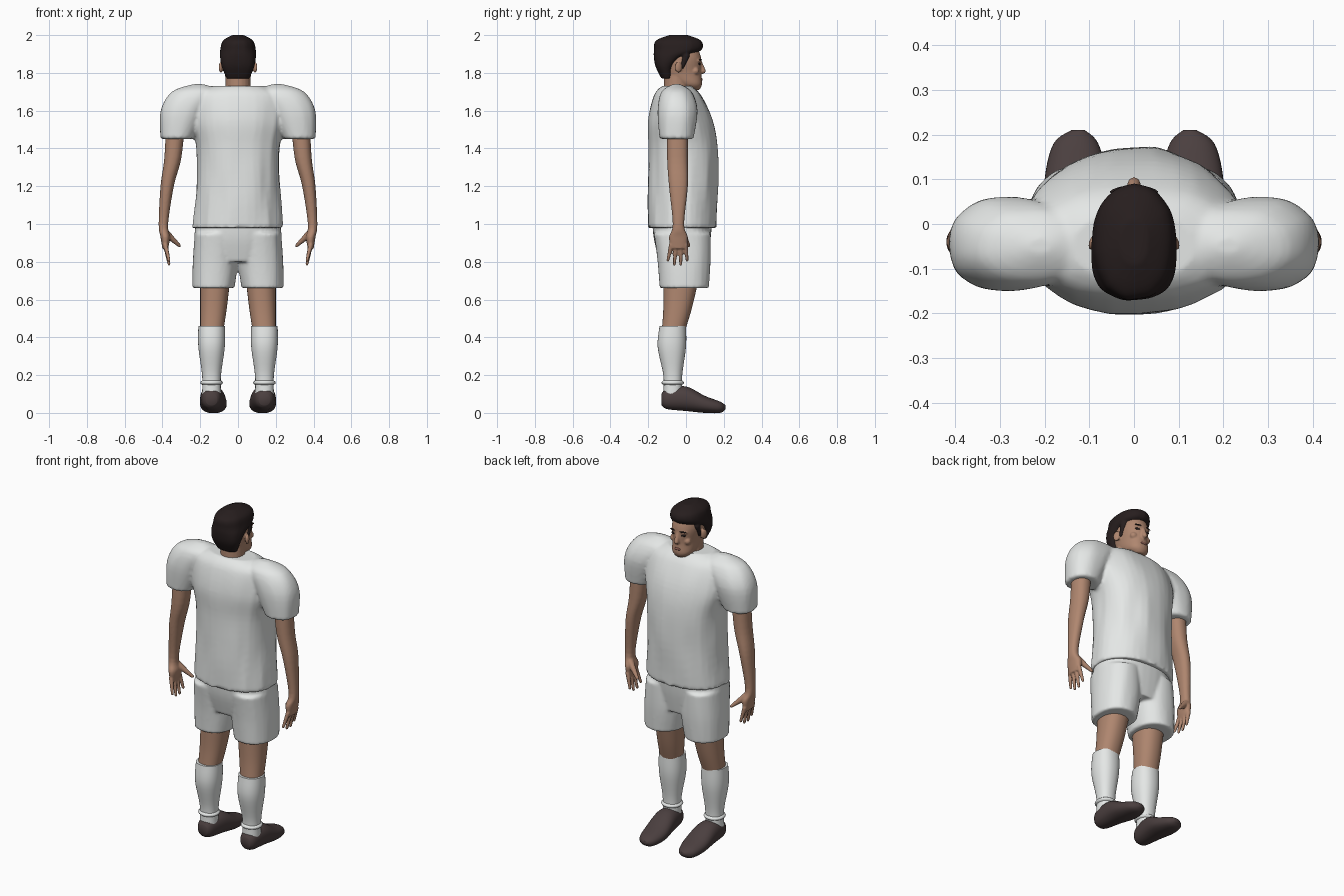
import bpy, bmesh, math
from mathutils import Matrix, Vector, noise

cube = bpy.data.objects.get("Cube")
if cube:
    bpy.data.objects.remove(cube)


def material(name, red, green, blue):
    mat = bpy.data.materials.new(name)
    mat.use_nodes = True
    mat.diffuse_color = (red, green, blue, 1)
    shader = mat.node_tree.nodes["Principled BSDF"]
    shader.inputs["Base Color"].default_value = mat.diffuse_color
    shader.inputs["Roughness"].default_value = .8
    return mat


cloth = material("white cloth", .78, .8, .79)
skin = material("skin", .43, .24, .16)
dark_hair = material("dark brown hair", .02, .013, .013)
leather = material("brown leather", .07, .05, .05)
lip_tone = material("lips", .3, .13, .1)


def spline(before, start, end, after, t):
    """Smooth curve from start to end, steered by its neighbours."""
    leave, arrive = (end - before) / 2, (after - start) / 2
    rise = end - start
    return start + t * (leave + t * (3 * rise - 2 * leave - arrive
                                     + t * (leave + arrive - 2 * rise)))


def outline(angle, ripple, level):
    """Point on a slightly squared circle, with optional cloth folds."""
    point = Vector((math.cos(angle), math.sin(angle)))
    fold = 1 + ripple * noise.noise(Vector((*point * 3, level * 4)))
    return [math.copysign(abs(value) ** .9, value) * fold for value in point]


def loft(bm, rings, side=1, along_y=False, ripple=0, sides=36, steps=5):
    """Skin rings of (level, x low, x high, depth low, depth high)."""
    padded = [rings[0], *rings, rings[-1]]
    rows = []
    for index in range(len(rings) - 1):
        for step in range(steps):
            rows.append([spline(*values, step / steps)
                         for values in zip(*padded[index:index + 4])])
    rows.append(rings[-1])
    loops = []
    for level, left, right, low, high in rows:
        loop = []
        for index in range(sides):
            u, v = outline(math.tau * index / sides, ripple, level)
            x = side * (left + right + u * (right - left)) / 2
            depth = (low + high + v * (high - low)) / 2
            place = (x, level, depth) if along_y else (x, depth, level)
            loop.append(bm.verts.new(place))
        loops.append(loop)
    for lower, upper in zip(loops, loops[1:]):
        for index in range(sides):
            bm.faces.new((lower[index - 1], lower[index], upper[index], upper[index - 1]))
    bm.faces.new(loops[0])
    bm.faces.new(loops[-1])


def even(level, half_width, back, front):
    return (level, -half_width, half_width, back, front)


def ball(bm, centre, radii, turn=0):
    matrix = (Matrix.Translation(centre) @ Matrix.Rotation(turn, 4, 'Z')
              @ Matrix.Diagonal((*radii, 1)))
    bmesh.ops.create_uvsphere(bm, u_segments=20, v_segments=12, radius=1, matrix=matrix)


def limb(bm, start, end, start_radius, end_radius):
    """Tapered rod with round ends."""
    start, end = Vector(start), Vector(end)
    span = end - start
    turn = span.to_track_quat('Z', 'Y').to_matrix().to_4x4()
    bmesh.ops.create_cone(bm, cap_ends=True, segments=20, depth=span.length,
                          radius1=start_radius, radius2=end_radius,
                          matrix=Matrix.Translation((start + end) / 2) @ turn)
    ball(bm, start, [start_radius] * 3)
    ball(bm, end, [end_radius] * 3)


def finish(name, bm, mat, voxel=None):
    """Make the object; a voxel size fuses its overlapping pieces."""
    bmesh.ops.recalc_face_normals(bm, faces=bm.faces)
    mesh = bpy.data.meshes.new(name)
    bm.to_mesh(mesh)
    bm.free()
    mesh.materials.append(mat)
    part = bpy.data.objects.new(name, mesh)
    bpy.context.collection.objects.link(part)
    bpy.ops.object.select_all(action='DESELECT')
    bpy.context.view_layer.objects.active = part
    part.select_set(True)
    bpy.ops.object.shade_smooth_by_angle(angle=math.radians(50))
    if voxel:
        fuse = part.modifiers.new("Fuse", 'REMESH')
        fuse.mode = 'VOXEL'
        fuse.voxel_size = voxel
        fuse.use_smooth_shade = True
        soften = part.modifiers.new("Soften", 'SMOOTH')
        soften.iterations = 3


# Shirt: trunk and two puffed sleeves
bm = bmesh.new()
loft(bm, [even(.98, .24, -.2, .16), even(1.2, .22, -.2, .17), even(1.4, .22, -.2, .17),
          even(1.55, .25, -.2, .14), even(1.68, .24, -.17, .08),
          even(1.73, .14, -.13, .03)], ripple=.04)
for side in (1, -1):
    loft(bm, [(1.45, .24, .41, -.14, .04), (1.6, .16, .41, -.15, .06),
              (1.7, .1, .35, -.13, .03), (1.74, .18, .24, -.07, -.03)], side, ripple=.03)
finish("shirt", bm, cloth, .01)

# Collar band
bm = bmesh.new()
loft(bm, [even(1.69, .11, -.12, .07), even(1.73, .09, -.11, .04)])
finish("collar", bm, cloth)

# Shorts: seat and two wide legs
bm = bmesh.new()
loft(bm, [even(.8, .2, -.14, .11), even(.92, .23, -.17, .13), even(1.03, .22, -.18, .14)])
for side in (1, -1):
    loft(bm, [(.66, .02, .24, -.14, .12), (.8, 0, .24, -.15, .13),
              (.95, 0, .23, -.17, .13)], side, ripple=.02)
finish("shorts", bm, cloth, .009)

for side, tag in ((1, "left"), (-1, "right")):
    # Bare knee
    bm = bmesh.new()
    loft(bm, [(.42, .08, .2, -.13, -.01), (.55, .06, .2, -.12, .03),
              (.72, .04, .2, -.12, .07)], side)
    finish(tag + "_knee", bm, skin)

    # Sock with a soft roll at the ankle
    bm = bmesh.new()
    loft(bm, [(.1, .09, .19, -.12, -.02), (.2, .09, .19, -.12, -.02),
              (.35, .07, .21, -.15, 0), (.46, .07, .21, -.14, 0)], side)
    ball(bm, (side * .14, -.07, .16), (.06, .06, .02))
    finish(tag + "_sock", bm, cloth)

    # Shoe, swept from heel to toe
    bm = bmesh.new()
    loft(bm, [(-.13, .11, .17, .04, .1), (-.1, .09, .19, .02, .13), (0, .07, .2, .01, .14),
              (.1, .06, .2, 0, .09), (.18, .08, .18, 0, .06), (.21, .11, .14, .02, .04)],
         side, along_y=True)
    finish(tag + "_shoe", bm, leather)

    # Arm running into the palm, with spread fingers and thumb
    bm = bmesh.new()
    loft(bm, [(.87, .37, .4, -.08, 0), (.93, .36, .41, -.09, .01), (1, .37, .42, -.07, -.01),
              (1.2, .34, .41, -.09, .01), (1.35, .3, .39, -.1, .01),
              (1.55, .28, .38, -.1, .01)], side)
    for finger in range(4):
        spread = finger - 1.5
        knuckle = (side * .385, spread * .025 - .04, .89)
        tip = (side * .365, spread * .034 - .045, .785 + spread ** 2 * .01)
        limb(bm, knuckle, tip, .013, .008)
    limb(bm, (side * .38, -.02, .95), (side * .31, .015, .885), .02, .009)
    finish(tag + "_arm", bm, skin, .005)

# Head with neck, nose, ears, brow and cheeks
bm = bmesh.new()
limb(bm, (0, -.05, 1.67), (0, -.05, 1.8), .068, .065)
loft(bm, [even(1.71, .03, 0, .07), even(1.74, .06, -.05, .085), even(1.8, .07, -.13, .08),
          even(1.88, .08, -.15, .08), even(1.96, .06, -.12, .05)])
limb(bm, (0, .075, 1.86), (0, .09, 1.81), .009, .015)
for side in (1, -1):
    ball(bm, (side * .09, -.04, 1.83), (.01, .02, .03), side * .4)
    ball(bm, (side * .03, .07, 1.865), (.025, .01, .007), -side * .3)
    ball(bm, (side * .045, .05, 1.81), (.02, .02, .02))
finish("head", bm, skin, .005)

# Hair cap: low at the nape, high at the brow, with sideburns
bm = bmesh.new()
loft(bm, [even(1.77, .06, -.13, -.07), even(1.83, .085, -.16, -.06),
          even(1.88, .094, -.17, -.01), even(1.92, .094, -.17, .08),
          even(1.97, .08, -.16, .08), even(2, .03, -.09, .01)], ripple=.03)
for side in (1, -1):
    limb(bm, (side * .07, 0, 1.89), (side * .075, -.02, 1.83), .02, .01)
finish("hair", bm, dark_hair, .006)

# Eyes, eyebrows and mouth
for side, tag in ((1, "left"), (-1, "right")):
    bm = bmesh.new()
    ball(bm, (side * .034, .072, 1.848), (.015, .005, .006), -side * .3)
    ball(bm, (side * .035, .077, 1.87), (.02, .005, .004), -side * .3)
    finish(tag + "_eye_and_brow", bm, dark_hair)
bm = bmesh.new()
ball(bm, (0, .083, 1.765), (.022, .005, .007))
finish("mouth", bm, lip_tone)
